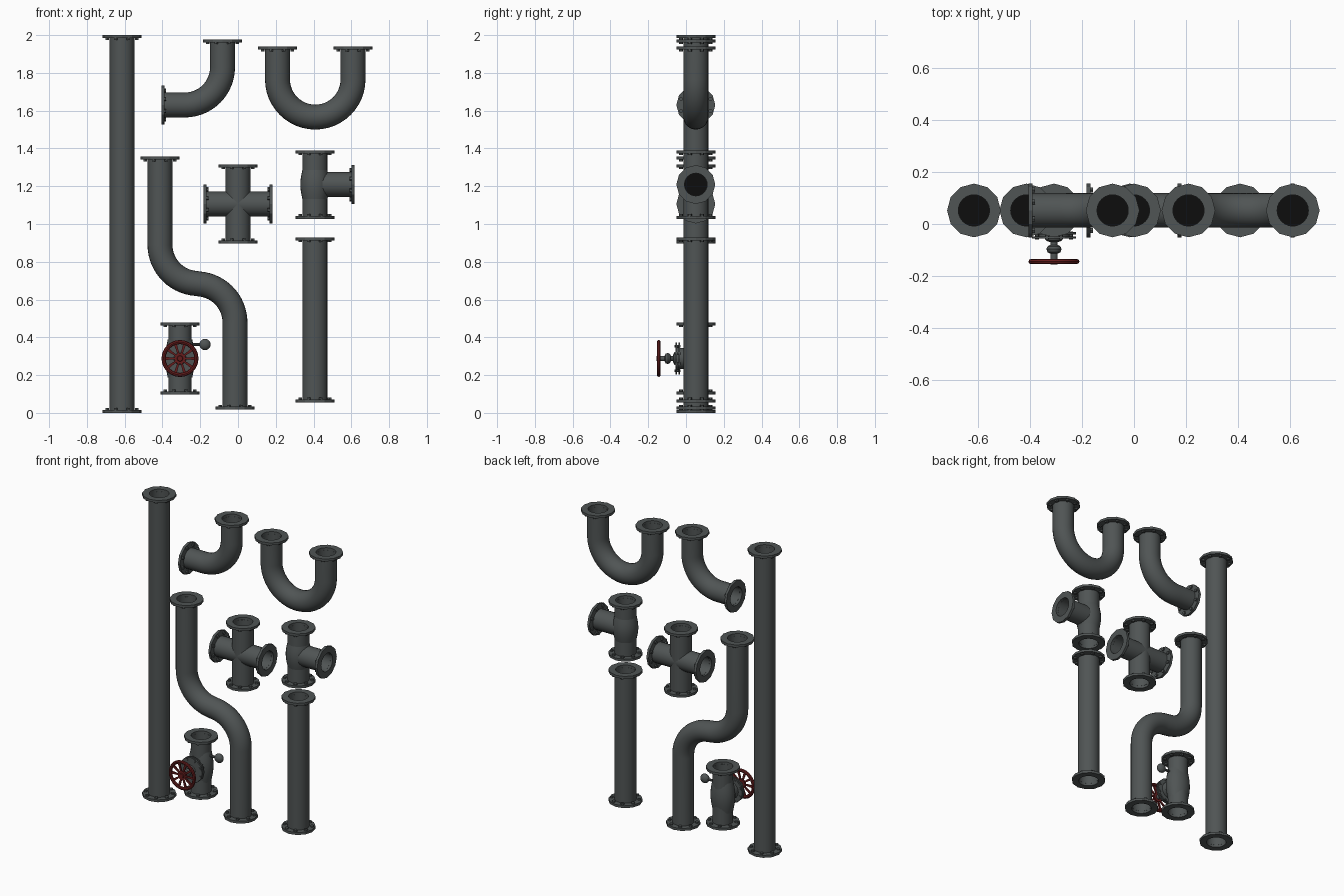
import bpy, bmesh
from math import sin, cos, pi, radians
from mathutils import Vector, Matrix

if "Cube" in bpy.data.objects:
    bpy.data.objects.remove(bpy.data.objects["Cube"], do_unlink=True)


def material(name, rgb):
    m = bpy.data.materials.new(name)
    m.use_nodes = True
    m.diffuse_color = (*rgb, 1)
    m.node_tree.nodes["Principled BSDF"].inputs["Base Color"].default_value = (*rgb, 1)
    return m


iron = material("dark grey iron", (0.08, 0.09, 0.09))
red = material("dark red paint", (0.13, 0.012, 0.012))
black = material("black bore", (0.004, 0.004, 0.004))

Y = 0.052          # shared centre plane of all pipes
PIPE, BORE, RIM = 0.066, 0.06, 0.103
UP, DOWN = Vector((0, 0, 1)), Vector((0, 0, -1))
RIGHT, LEFT, FRONT = Vector((1, 0, 0)), Vector((-1, 0, 0)), Vector((0, -1, 0))


def finish(name, bm, mats=(iron,), recalc=True):
    if recalc:
        bmesh.ops.recalc_face_normals(bm, faces=bm.faces)
    me = bpy.data.meshes.new(name)
    bm.to_mesh(me)
    bm.free()
    for m in mats:
        me.materials.append(m)
    ob = bpy.data.objects.new(name, me)
    bpy.context.scene.collection.objects.link(ob)
    bpy.ops.object.select_all(action='DESELECT')
    ob.select_set(True)
    bpy.context.view_layer.objects.active = ob
    bpy.ops.object.shade_smooth_by_angle(angle=radians(29))
    return ob


def frame(pos, axis):
    return Matrix.Translation(pos) @ axis.to_track_quat('Z', 'Y').to_matrix().to_4x4()


def skin(bm, rings):
    for a, b in zip(rings, rings[1:]):
        n = len(a)
        for i in range(n):
            bm.faces.new((a[i], a[(i + 1) % n], b[(i + 1) % n], b[i]))


def lathe(name, profile, pos, axis, mat=iron, sides=24, cap=True):
    bm = bmesh.new()
    rings = [[bm.verts.new((r * cos(2 * pi * i / sides), r * sin(2 * pi * i / sides), h))
              for i in range(sides)] for r, h in profile]
    skin(bm, rings)
    if cap:
        bm.faces.new(rings[0])
        bm.faces.new(rings[-1])
    bm.transform(frame(pos, axis))
    return finish(name, bm, (mat,))


def flange(name, x, z, axis, bore=0.12):
    """Twelve-sided ring with a recessed bore and eight bolts on its back."""
    bm = bmesh.new()
    n, t = 24, 0.016

    def ring(r, h, faceted):
        return [bm.verts.new((r * k * cos(2 * pi * i / n), r * k * sin(2 * pi * i / n), h))
                for i in range(n) for k in [cos(pi / 12) if faceted and i % 2 else 1]]

    rings = [ring(PIPE * 0.9, -t, False), ring(RIM, -t, True), ring(RIM, 0, True),
             ring(BORE, 0, False), ring(BORE, -bore, False)]
    skin(bm, rings)
    floor = bm.faces.new(rings[-1])
    floor.material_index = 1
    bmesh.ops.recalc_face_normals(bm, faces=bm.faces)
    if floor.normal.z < 0:
        bmesh.ops.reverse_faces(bm, faces=bm.faces)
    for i in range(8):
        a = 2 * pi * (i + 0.5) / 8
        spot = Matrix.Translation((0.084 * cos(a), 0.084 * sin(a), -t - 0.004))
        bmesh.ops.create_cone(bm, cap_ends=True, segments=6, radius1=0.011,
                              radius2=0.011, depth=0.01, matrix=spot)
    bm.transform(frame((x, Y, z), axis))
    finish(name, bm, (iron, black), recalc=False)


def pipe(name, path, radius=PIPE, sides=24):
    """Sweep a round section along a path lying in the front plane."""
    bm = bmesh.new()
    pts = [Vector((x, Y, z)) for x, z in path]
    rings = []
    for i, p in enumerate(pts):
        t = (pts[min(i + 1, len(pts) - 1)] - pts[max(i - 1, 0)]).normalized()
        if i in (0, len(pts) - 1):     # keep the ends square to the axes
            t = Vector((round(t.x), 0, round(t.z)))
        side = Vector((t.z, 0, -t.x))
        rings.append([bm.verts.new(p + radius * (side * cos(a) + Vector((0, 1, 0)) * sin(a)))
                      for a in (2 * pi * k / sides for k in range(sides))])
    skin(bm, rings)
    finish(name, bm)


def arc(cx, cz, r, a0, a1, steps=14):
    return [(cx + r * cos(radians(a0 + (a1 - a0) * i / steps)),
             cz + r * sin(radians(a0 + (a1 - a0) * i / steps))) for i in range(steps + 1)]


INSET = 0.01       # pipes stop inside their flanges


def straight(name, x, z0, z1, radius=PIPE):
    pipe(name, [(x, z0 + INSET), (x, z1 - INSET)], radius)
    flange(name + "_bottom_flange", x, z0, DOWN)
    flange(name + "_top_flange", x, z1, UP)


# straight pipes
straight("long_pipe", -0.614, 0, 2)
straight("short_pipe", 0.407, 0.056, 0.929)

# elbow
pipe("elbow_pipe", [(-0.395, 1.63)] + arc(-0.282, 1.83, 0.2, -90, 0) + [(-0.082, 1.967)])
flange("elbow_side_flange", -0.405, 1.63, LEFT)
flange("elbow_top_flange", -0.082, 1.977, UP)

# U bend
pipe("u_bend_pipe", [(0.209, 1.93)] + arc(0.409, 1.766, 0.2, 180, 360, 24) + [(0.609, 1.93)])
for side, x in (("right", 0.209), ("left", 0.609)):
    flange("u_bend_" + side + "_flange", x, 1.939, UP)

# S bend
R = 0.205
pipe("s_bend_pipe", [(-0.413, 1.347)] + arc(-0.413 + R, 0.89, R, 180, 260)
     + arc(-0.016 - R, 0.478, R, 80, 0) + [(-0.016, 0.028)])
flange("s_bend_top_flange", -0.413, 1.357, UP)
flange("s_bend_bottom_flange", -0.016, 0.018, DOWN)

# four-way cross
straight("cross_pipe", 0, 0.897, 1.315)
pipe("cross_arms", [(-0.172, 1.106), (0.172, 1.106)])
flange("cross_right_flange", -0.182, 1.106, LEFT, 0.1)
flange("cross_left_flange", 0.182, 1.106, RIGHT, 0.1)

# tee with a swollen middle
straight("tee_pipe", 0.407, 1.027, 1.389)
pipe("tee_arm", [(0.407, 1.209), (0.606, 1.209)])
flange("tee_side_flange", 0.616, 1.209, RIGHT)
swell = [(PIPE * 0.97 + 0.013 * cos(pi * i / 16), 0.085 * i / 8) for i in range(-8, 9)]
lathe("tee_swell", swell, (0.407, Y, 1.209), UP, cap=False)

# valve body
VX, VZ = -0.307, 0.288
straight("valve_pipe", VX, 0.098, 0.479, 0.062)
body = lathe("valve_body", [(0.058 + 0.012 * cos(pi * i / 16), 0.1 * i / 8)
                            for i in range(-8, 9)], (0, 0, 0), UP, cap=False)
body.scale = (1.12, 0.95, 1)
body.location = (VX, Y, VZ)

# bonnet, stem and stuffing nut, measured forward from the pipe centre
C = Vector((VX, Y, VZ))
lathe("valve_neck", [(0.055, 0.03), (0.055, 0.09)], C, FRONT)
for name, h in (("rear", 0.083), ("front", 0.099)):
    lathe("valve_bonnet_plate_" + name, [(0.084, h), (0.084, h + 0.009)], C, FRONT, sides=12)
lathe("valve_bonnet_core", [(0.06, 0.085), (0.06, 0.104)], C, FRONT)
lathe("valve_stem", [(0.034, 0.107), (0.03, 0.116), (0.014, 0.122), (0.014, 0.132),
                     (0.025, 0.138), (0.029, 0.148), (0.025, 0.16), (0.014, 0.166),
                     (0.014, 0.2)], C, FRONT, sides=16)
for i in range(8):
    a = 2 * pi * (i + 0.5) / 8
    lathe("bonnet_bolt", [(0.008, 0.08), (0.008, 0.112)],
          C + Vector((0.071 * cos(a), 0, 0.071 * sin(a))), FRONT, sides=6)

# hand wheel
W = Vector((VX, -0.144, VZ))
bm = bmesh.new()
rim = [[bm.verts.new(((0.087 + 0.011 * cos(v)) * cos(u), (0.087 + 0.011 * cos(v)) * sin(u),
                      0.01 * sin(v))) for v in (2 * pi * k / 8 for k in range(8))]
       for u in (2 * pi * j / 24 for j in range(24))]
skin(bm, rim + [rim[0]])
bm.transform(frame(W, FRONT))
finish("wheel_rim", bm, (red,))
lathe("wheel_hub", [(0.03, -0.008), (0.03, 0.006), (0.016, 0.006), (0.013, 0.011)],
      W, FRONT, red, 16)
bm = bmesh.new()
for i in range(10):
    turn = Matrix.Rotation(2 * pi * i / 10, 4, 'Z')
    spoke = bmesh.ops.create_cube(bm, size=1, matrix=Matrix.Translation((0.054, 0, 0))
                                  @ Matrix.Diagonal((0.06, 0.012, 0.008, 1)))["verts"]
    for v in spoke:
        v.co.y *= 0.75 + (v.co.x - 0.02) * 9
    bmesh.ops.transform(bm, matrix=turn, verts=spoke)
bm.transform(frame(W, FRONT))
finish("wheel_spokes", bm, (red,))

# gauge ball on its side arm
G = Vector((-0.175, Y, 0.362))
lathe("gauge_arm", [(0.008, 0), (0.008, 0.12)], G, LEFT, sides=8)
bm = bmesh.new()
bmesh.ops.create_uvsphere(bm, u_segments=16, v_segments=10, radius=0.03)
bm.transform(frame(G, FRONT) @ Matrix.Diagonal((1, 1, 0.75, 1)))
finish("gauge_ball", bm)
